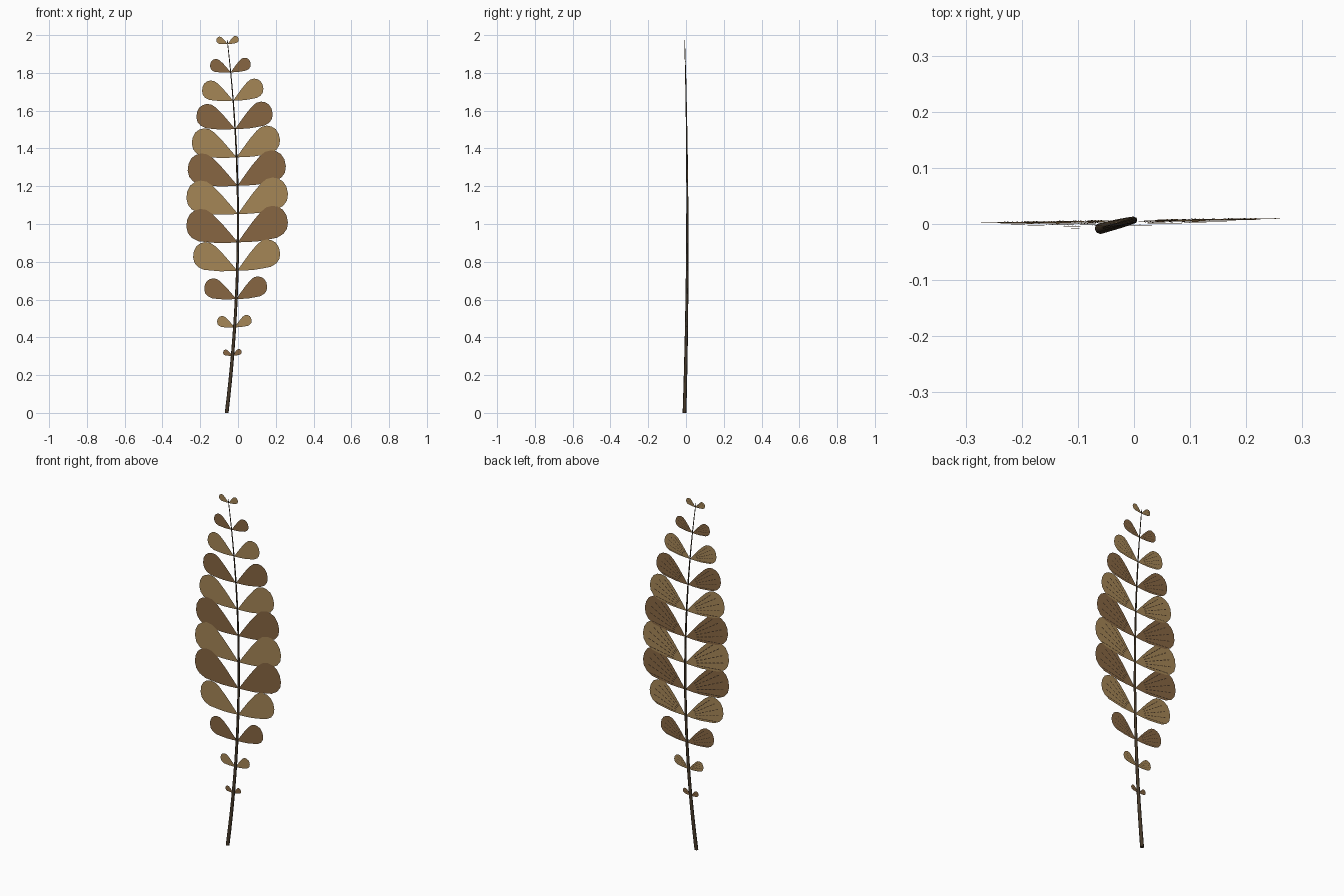
import bpy, bmesh
from math import sin, cos, radians, pi
from mathutils import Vector

if "Cube" in bpy.data.objects:
    bpy.data.objects.remove(bpy.data.objects["Cube"])


def material(name, rgb):
    m = bpy.data.materials.new(name)
    m.diffuse_color = (*rgb, 1)
    m.use_nodes = True
    m.node_tree.nodes["Principled BSDF"].inputs["Base Color"].default_value = m.diffuse_color
    return m


LIGHT = material("tan", (0.38, 0.24, 0.095))
DARK = material("brown", (0.245, 0.135, 0.056))
STEM = material("stem_brown", (0.06, 0.04, 0.022))
SPORE = material("spore_brown", (0.06, 0.035, 0.018))


def stem_point(z):
    d = (z - 1) ** 2
    return Vector((-0.06 * d, 0.007 - 0.015 * d, z))


def finish(bm, name, mat):
    me = bpy.data.meshes.new(name)
    bm.to_mesh(me)
    bm.free()
    me.materials.append(mat)
    ob = bpy.data.objects.new(name, me)
    bpy.context.collection.objects.link(ob)
    return ob


# Tapered, gently bowed stem
bm = bmesh.new()
SIDES, STEPS = 8, 24
rings = []
for i in range(STEPS + 1):
    t = i / STEPS
    c = stem_point(1.975 * t)
    r = 0.010 * (1 - t) + 0.0018 * t
    rings.append([bm.verts.new(c + Vector((r * cos(2 * pi * k / SIDES),
                                           r * sin(2 * pi * k / SIDES), 0)))
                  for k in range(SIDES)])
for a, b in zip(rings, rings[1:]):
    for k in range(SIDES):
        n = (k + 1) % SIDES
        bm.faces.new((a[k], a[n], b[n], b[k]))
bm.faces.new(rings[0][::-1])
bm.faces.new(rings[-1])
stem = finish(bm, "stem", STEM)
for p in stem.data.polygons:
    p.use_smooth = len(p.vertices) == 4

# Leaflet outline for unit length, starting at the stem
OUTLINE = [(0, 0), (.2, .005), (.4, .02), (.6, .055), (.78, .09), (.91, .17),
           (.98, .27), (1, .40), (.97, .54), (.90, .65), (.80, .71), (.69, .73),
           (.57, .70), (.46, .61), (.30, .42), (.14, .20)]


def place(base, side, size, u, v, lift=0.0):
    # Left leaflets droop slightly more than the right ones
    a = radians(-5) if side < 0 else 0
    x = size * (u * cos(a) - v * sin(a)) * side
    z = size * (u * sin(a) + v * cos(a))
    return base + Vector((x, 0.015 * x - 0.008 * z + lift, z))


def leaflet(name, base, side, size, mat):
    bm = bmesh.new()
    vs = [bm.verts.new(place(base, side, size, u, v)) for u, v in OUTLINE]
    bm.faces.new(vs if side > 0 else vs[::-1])
    finish(bm, name, mat)


def spore_rows(name, base, side, size):
    # Rows of short dashes fanning out over the back of the leaflet
    bm = bmesh.new()
    for deg, reach in ((10, .86), (20, .96), (29, 1.0), (38, .98), (46, .88)):
        d = Vector((cos(radians(deg)), sin(radians(deg))))
        n = Vector((-d.y, d.x)) * 0.009
        for k in range(7):
            s = 0.28 + (reach - 0.28) * k / 7
            e = s + 0.065
            quad = (d * s - n, d * s + n, d * e + n, d * e - n)
            vs = [bm.verts.new(place(base, side, size, q.x, q.y, 0.001)) for q in quad]
            bm.faces.new(vs if side > 0 else vs[::-1])
    finish(bm, name, SPORE)


# Twelve leaflet pairs, alternating colour, largest near the middle
SIZES = [.048, .09, .164, .227, .265, .265, .256, .23, .199, .16, .106, .058]
for i, size in enumerate(SIZES):
    base = stem_point(0.303 + i * 0.15)
    for side, label in ((-1, "left"), (1, "right")):
        leaflet(f"leaflet_{label}_{i + 1}", base, side, size, LIGHT if i % 2 else DARK)
        spore_rows(f"spores_{label}_{i + 1}", base, side, size)
